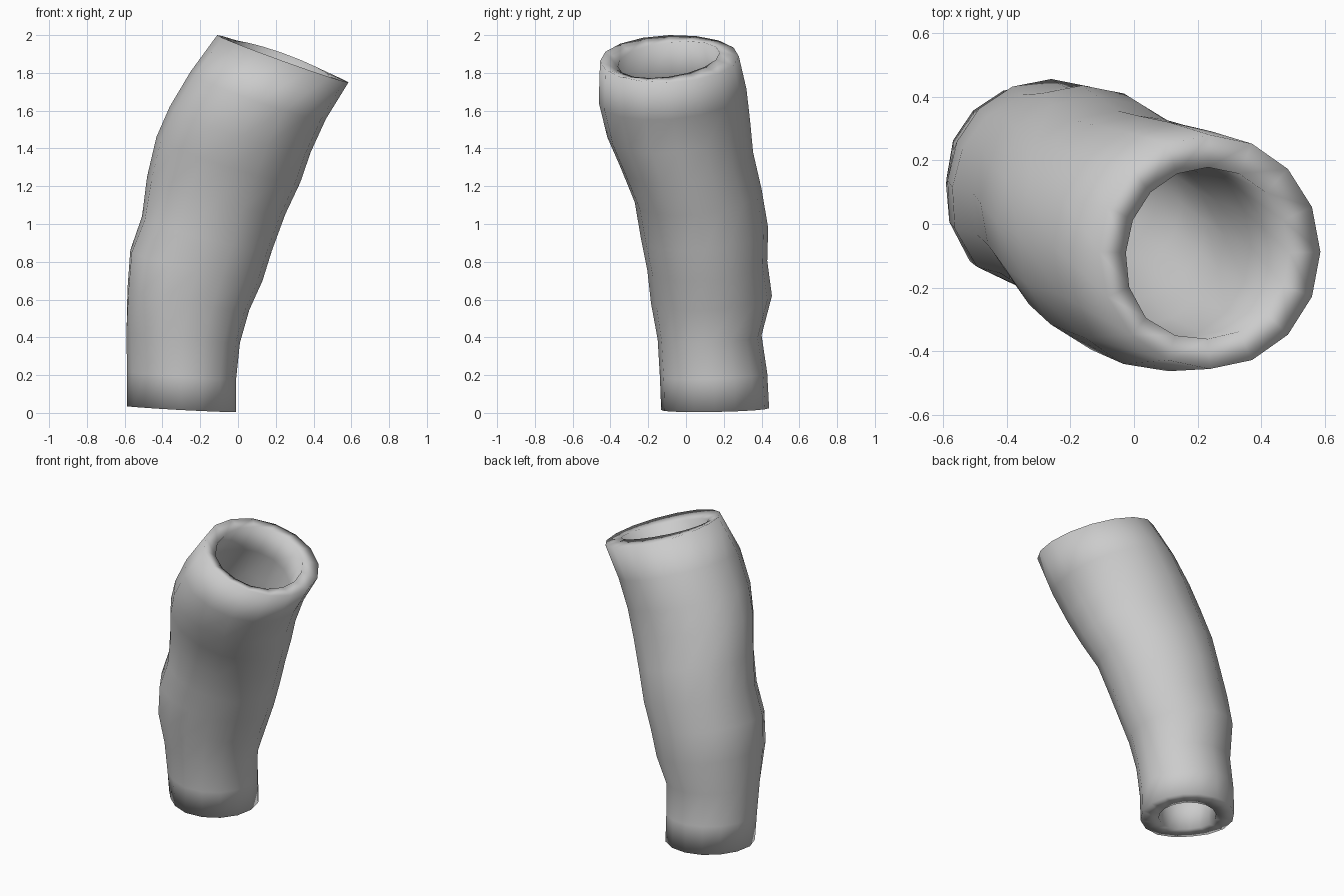
import bpy, bmesh
from math import sin, cos, pi

if "Cube" in bpy.data.objects:
    bpy.data.objects.remove(bpy.data.objects["Cube"])

SIDES = 16

# Tilted sections: mid z, x min, x max, y min, y max, z tilt along x, z tilt along y, corner bulge
SECTIONS = [
    (0.02, -0.59, -0.01, -0.135, 0.44, -0.015, 0.005, -0.10),
    (0.20, -0.59, -0.01, -0.14, 0.43, -0.02, 0.01, -0.05),
    (0.40, -0.59, 0.01, -0.15, 0.40, -0.03, 0.01, 0.0),
    (0.60, -0.58, 0.06, -0.18, 0.455, -0.055, 0.02, 0.13),
    (0.78, -0.565, 0.13, -0.20, 0.43, -0.08, 0.025, 0.12),
    (0.95, -0.505, 0.18, -0.235, 0.435, -0.09, 0.03, 0.07),
    (1.15, -0.48, 0.25, -0.27, 0.40, -0.10, 0.035, 0.03),
    (1.34, -0.43, 0.33, -0.345, 0.355, -0.12, 0.04, 0.04),
    (1.50, -0.36, 0.385, -0.415, 0.34, -0.12, 0.04, 0.04),
    (1.68, -0.25, 0.465, -0.46, 0.32, -0.125, 0.035, 0.04),
    (1.875, -0.11, 0.585, -0.455, 0.28, -0.125, 0.012, 0.0),
]
# The inner edge of the top rim dips towards the front
INNER_RIM = (1.87, -0.12, 0.585, -0.455, 0.275, -0.125, 0.05, 0.08)


def add_ring(bm, section, wall):
    """One ring of the tube, drawn inwards by the wall thickness."""
    z, x0, x1, y0, y1, tx, ty, bulge = section
    rx, ry = (x1 - x0) / 2, (y1 - y0) / 2
    kx, ky = 1 - wall / rx, 1 - wall / ry
    ring = []
    for i in range(SIDES):
        a = 2 * pi * i / SIDES
        f = 1 + bulge * max(0, cos(a - 1.25 * pi)) ** 6
        c, s = cos(a) * f * kx, sin(a) * f * ky
        ring.append(bm.verts.new(((x0 + x1) / 2 + rx * c,
                                  (y0 + y1) / 2 + ry * s,
                                  max(0, z + tx * c + ty * s))))
    return ring


bm = bmesh.new()
# Outer skin going up, inner skin going back down (wall slightly thicker at the bottom)
rings = [add_ring(bm, s, 0.0) for s in SECTIONS]
inner = [INNER_RIM] + SECTIONS[-2::-1]
rings += [add_ring(bm, s, 0.112 - 0.008 * s[0]) for s in inner]

# Bridge every ring to the next, closing the loop at the bottom rim
for j, lower in enumerate(rings):
    upper = rings[(j + 1) % len(rings)]
    for i in range(SIDES):
        k = (i + 1) % SIDES
        bm.faces.new((lower[i], lower[k], upper[k], upper[i]))

bmesh.ops.recalc_face_normals(bm, faces=bm.faces)
mesh = bpy.data.meshes.new("bent_tube")
bm.to_mesh(mesh)
bm.free()
mesh.shade_smooth()
tube = bpy.data.objects.new("bent_tube", mesh)
bpy.context.collection.objects.link(tube)
